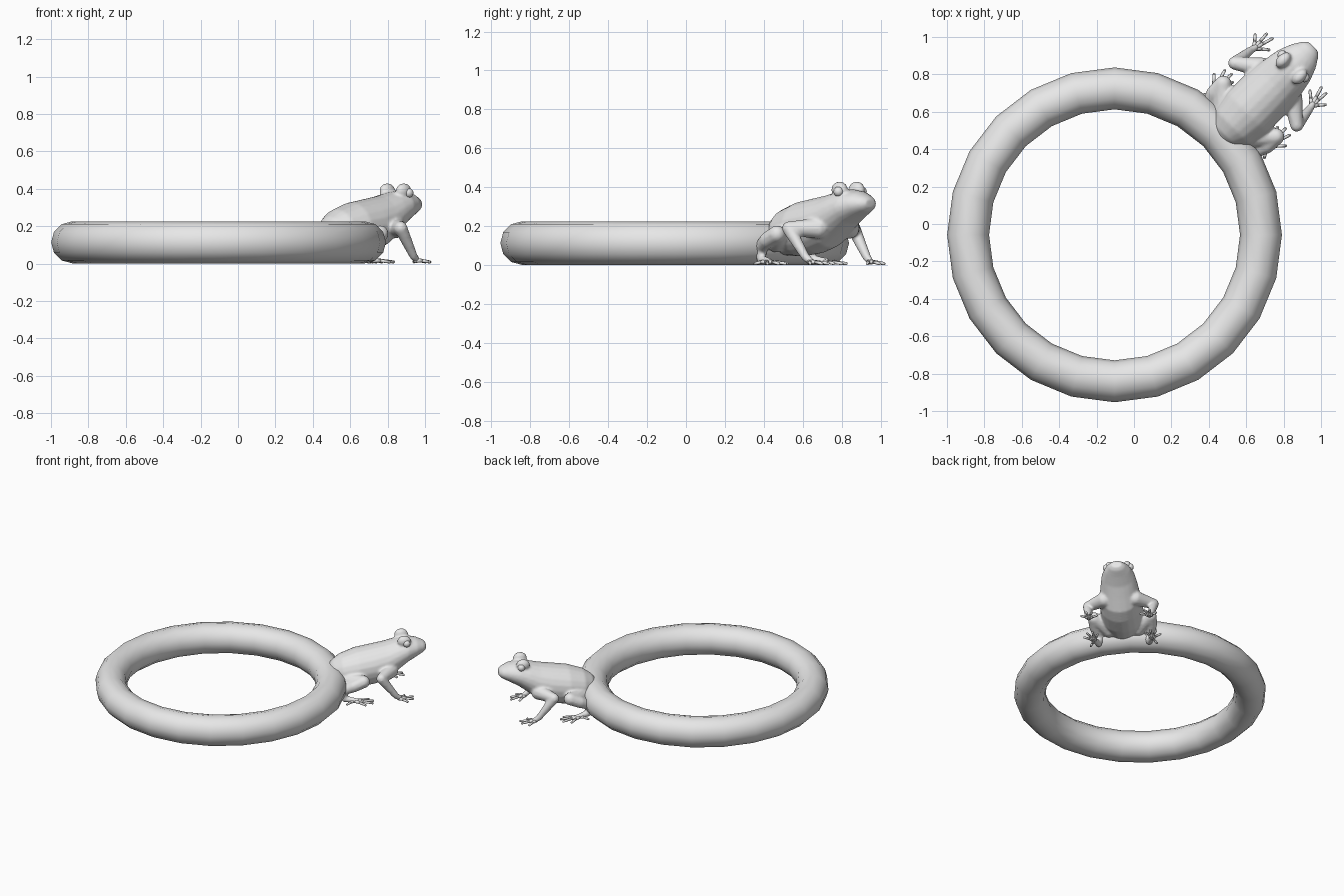
import bpy, bmesh, math
from mathutils import Vector, Matrix

cube = bpy.data.objects.get("Cube")
if cube:
    bpy.data.objects.remove(cube)

grey = bpy.data.materials.new("plain_grey")
grey.use_nodes = True
colour = (0.8, 0.8, 0.8, 1)
grey.diffuse_color = colour
grey.node_tree.nodes["Principled BSDF"].inputs["Base Color"].default_value = colour

# Frog frame: local x is forward, local y is its left
FROG = Matrix.Translation((0.69, 0.68, 0)) @ Matrix.Rotation(math.radians(45), 4, "Z")


def finish(name, bm, matrix):
    bmesh.ops.recalc_face_normals(bm, faces=bm.faces)
    for f in bm.faces:
        f.smooth = True
    mesh = bpy.data.meshes.new(name)
    bm.to_mesh(mesh)
    bm.free()
    mesh.materials.append(grey)
    ob = bpy.data.objects.new(name, mesh)
    ob.matrix_world = matrix
    bpy.context.collection.objects.link(ob)
    return ob


def ball(bm, centre, radius, scale=(1, 1, 1)):
    m = Matrix.Translation(centre) @ Matrix.Diagonal((*scale, 1))
    bmesh.ops.create_uvsphere(bm, u_segments=16, v_segments=10, radius=radius, matrix=m)


def limb(bm, points, side, segments=12):
    """Tapered rods with round joints; each point is x, y, z, radius."""
    pts = [(Vector((x, y * side, z)), r) for x, y, z, r in points]
    for (a, ra), (b, rb) in zip(pts, pts[1:]):
        d = b - a
        m = Matrix.Translation((a + b) / 2) @ d.to_track_quat("Z", "Y").to_matrix().to_4x4()
        bmesh.ops.create_cone(bm, cap_ends=True, segments=segments, radius1=ra,
                              radius2=rb, depth=d.length, matrix=m)
    for p, r in pts:
        bmesh.ops.create_uvsphere(bm, u_segments=segments, v_segments=8, radius=r,
                                  matrix=Matrix.Translation(p))


def loft(bm, stations, sides=20):
    """Oval sections along x; each station is x, bottom, top, half width."""
    rows = []
    for x, low, high, w in stations:
        row = []
        for i in range(sides):
            a = math.tau * i / sides
            row.append(bm.verts.new((x, w * math.cos(a),
                                     (low + high) / 2 + (high - low) / 2 * math.sin(a))))
        rows.append(row)
    for r, s in zip(rows, rows[1:]):
        for i in range(sides):
            j = (i + 1) % sides
            bm.faces.new((r[i], r[j], s[j], s[i]))
    bm.faces.new(rows[0])
    bm.faces.new(rows[-1])


# Large ring
bpy.ops.mesh.primitive_torus_add(major_segments=24, minor_segments=12, major_radius=0.783,
                                 minor_radius=0.112, location=(-0.104, -0.058, 0.114))
ring = bpy.context.object
ring.name = "ring"
ring.data.materials.append(grey)
bpy.ops.object.shade_smooth()

# Frog torso and head
bm = bmesh.new()
loft(bm, [(-0.32, 0.16, 0.21, 0.04), (-0.29, 0.09, 0.25, 0.085), (-0.23, 0.05, 0.29, 0.13),
          (-0.12, 0.045, 0.328, 0.153), (0, 0.06, 0.348, 0.152), (0.09, 0.09, 0.363, 0.145),
          (0.17, 0.155, 0.382, 0.132), (0.24, 0.21, 0.392, 0.118), (0.31, 0.25, 0.38, 0.09),
          (0.36, 0.275, 0.358, 0.058), (0.38, 0.295, 0.34, 0.035)])

for side in (1, -1):
    # Brow bulge, foreleg and folded hind leg
    ball(bm, (0.215, 0.062 * side, 0.388), 0.042, (1.2, 0.8, 1))
    limb(bm, [(0.11, 0.11, 0.19, 0.055), (0.02, 0.235, 0.19, 0.036),
              (0.13, 0.222, 0.04, 0.022), (0.16, 0.215, 0.02, 0.018)], side)
    limb(bm, [(-0.2, 0.1, 0.13, 0.065), (-0.1, 0.2, 0.16, 0.045),
              (-0.17, 0.2, 0.13, 0.042), (-0.245, 0.175, 0.09, 0.034),
              (-0.235, 0.18, 0.03, 0.024), (-0.15, 0.21, 0.02, 0.018)], side)
frog = finish("frog_body", bm, FROG)
remesh = frog.modifiers.new("merge", "REMESH")
remesh.mode = "VOXEL"
remesh.voxel_size = 0.009
remesh.use_smooth_shade = True
smooth = frog.modifiers.new("soften", "SMOOTH")
smooth.factor = 0.5
smooth.iterations = 4

# Eyes
bm = bmesh.new()
for side in (1, -1):
    ball(bm, (0.23, 0.084 * side, 0.378), 0.026)
finish("eyes", bm, FROG)

# Fingers and toes
fingers = [(0.255, 0.185), (0.25, 0.225), (0.205, 0.265), (0.2, 0.155)]
toes = [(-0.045, 0.245), (-0.035, 0.205), (-0.06, 0.17), (-0.1, 0.27), (-0.225, 0.235)]
for name, root, tips in (("fingers", (0.15, 0.217), fingers), ("toes", (-0.17, 0.205), toes)):
    bm = bmesh.new()
    for side in (1, -1):
        for x, y in tips:
            mid = ((root[0] + x) / 2, (root[1] + y) / 2)
            limb(bm, [(*root, 0.018, 0.014), (*mid, 0.016, 0.009),
                      (x, y, 0.009, 0.008)], side, 8)
    finish(name, bm, FROG)
